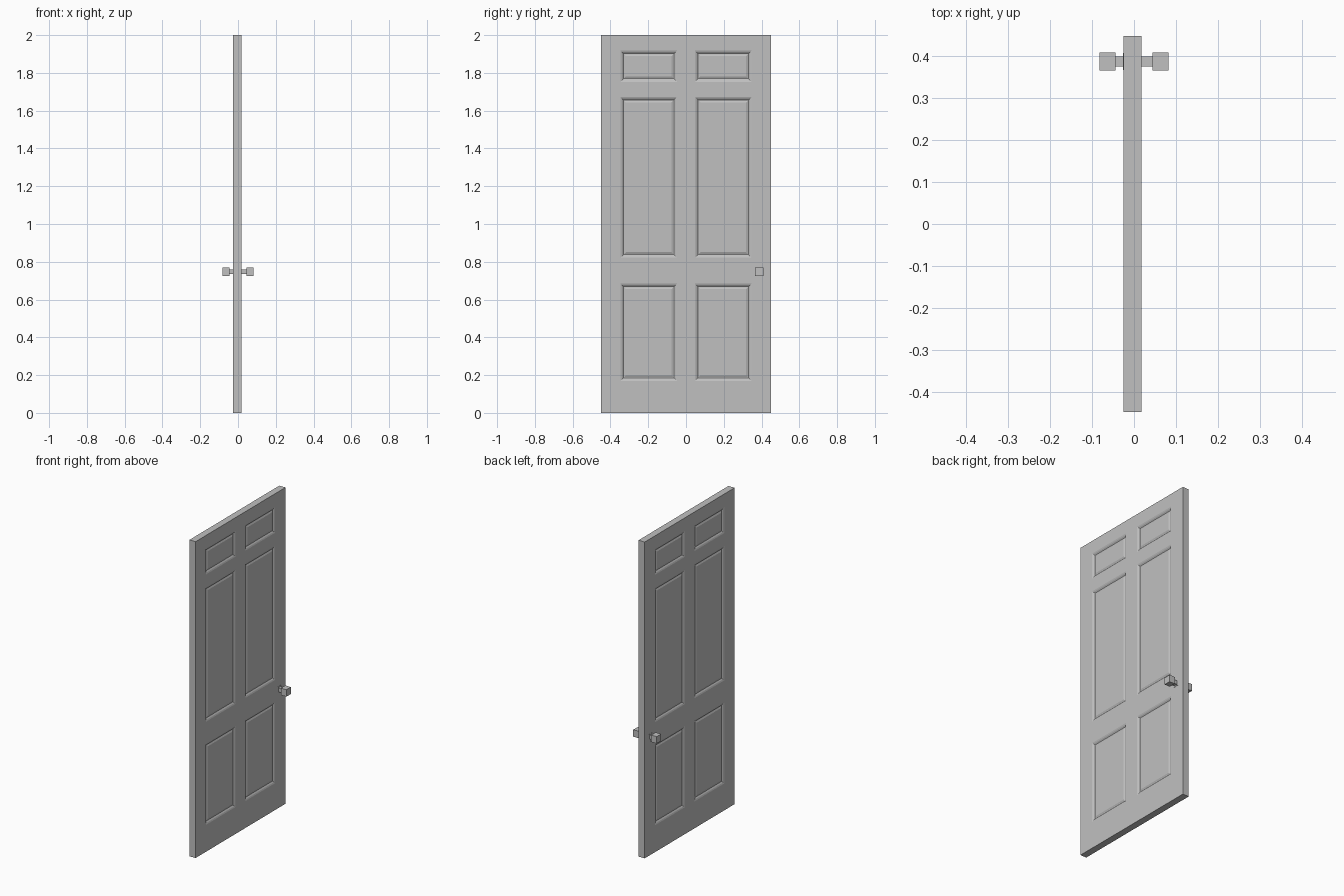
import bpy, bmesh
from mathutils import Vector

if "Cube" in bpy.data.objects:
    bpy.data.objects.remove(bpy.data.objects["Cube"], do_unlink=True)

grey = bpy.data.materials.new("plain grey")
grey.use_nodes = True
grey.diffuse_color = (0.53, 0.53, 0.53, 1)
grey.node_tree.nodes["Principled BSDF"].inputs["Base Color"].default_value = (0.53, 0.53, 0.53, 1)

DOOR_X = (-0.0255, 0.0175)
DOOR_Y = 0.449
PANEL_Y = (0.048, 0.347)
PANEL_Z = [(0.17, 0.684), (0.822, 1.672), (1.753, 1.918)]


def box_mesh(low, high):
    low, high = Vector(low), Vector(high)
    bm = bmesh.new()
    bmesh.ops.create_cube(bm, size=1)
    for v in bm.verts:
        v.co = (low + high) / 2 + v.co * (high - low)
    return bm


def finish(bm, name):
    mesh = bpy.data.meshes.new(name)
    bm.to_mesh(mesh)
    bm.free()
    mesh.materials.append(grey)
    obj = bpy.data.objects.new(name, mesh)
    bpy.context.collection.objects.link(obj)
    return obj


# Door slab, sliced along the panel borders
door = box_mesh((DOOR_X[0], -DOOR_Y, 0), (DOOR_X[1], DOOR_Y, 2))
cuts = [((0, side * y, 0), (0, 1, 0)) for y in PANEL_Y for side in (-1, 1)]
cuts += [((0, 0, z), (0, 0, 1)) for pair in PANEL_Z for z in pair]
for point, normal in cuts:
    bmesh.ops.bisect_plane(door, geom=door.verts[:] + door.edges[:] + door.faces[:],
                           plane_co=point, plane_no=normal)


def is_panel(face):
    c = face.calc_center_median()
    return (abs(face.normal.x) > 0.9 and PANEL_Y[0] < abs(c.y) < PANEL_Y[1]
            and any(a < c.z < b for a, b in PANEL_Z))


# Panel mouldings: a sloped groove, a narrow floor, then a raised field
door.normal_update()
panels = [f for f in door.faces if is_panel(f)]
for width, depth in ((0.008, -0.003), (0.008, -0.006), (0.004, 0), (0.009, 0.004)):
    bmesh.ops.inset_individual(door, faces=panels, thickness=width, depth=depth,
                               use_even_offset=True)
finish(door, "door_panel")

# Square knobs on short stems, one set on each face
KNOB_Y, KNOB_Z = 0.388, 0.748


def knob_part(name, x0, x1, half):
    finish(box_mesh((min(x0, x1), KNOB_Y - half, KNOB_Z - half),
                    (max(x0, x1), KNOB_Y + half, KNOB_Z + half)), name)


for side, label, face_x in ((1, "left", DOOR_X[1]), (-1, "right", DOOR_X[0])):
    knob_part(label + "_knob_plate", face_x - side * 0.002, face_x + side * 0.001, 0.02)
    knob_part(label + "_knob_stem", face_x - side * 0.002, side * 0.046, 0.012)
    knob_part(label + "_knob", side * 0.044, side * 0.082, 0.022)
